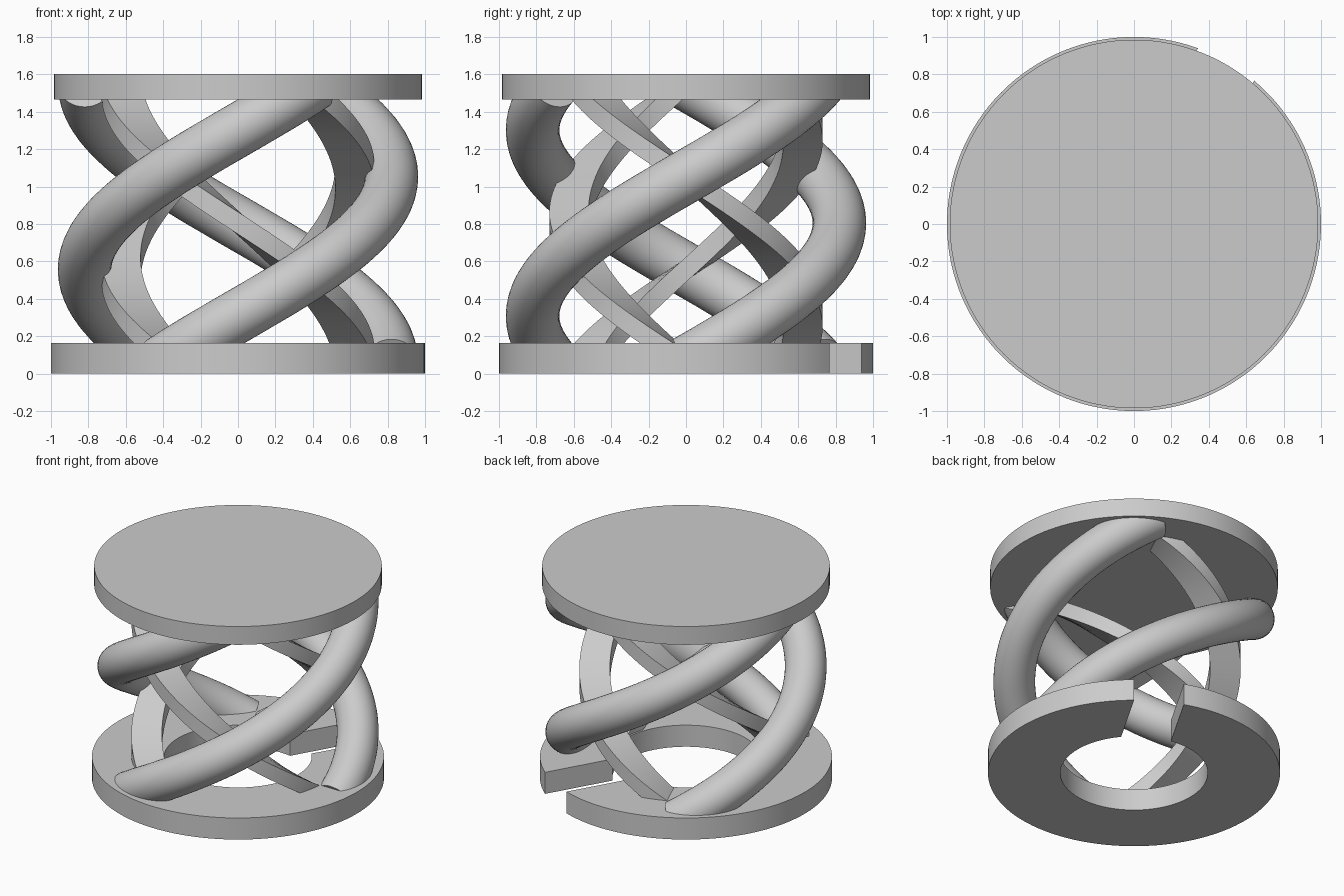
import bpy
import bmesh
from math import sin, cos, asin, pi, radians
from mathutils import Vector

cube = bpy.data.objects.get("Cube")
if cube:
    bpy.data.objects.remove(cube)

grey = bpy.data.materials.new("plain grey")
grey.use_nodes = True
colour = (0.6, 0.6, 0.6, 1)
grey.diffuse_color = colour
grey.node_tree.nodes["Principled BSDF"].inputs["Base Color"].default_value = colour

PLATE_TOP, DISC_BOTTOM, HEIGHT = 0.163, 1.465, 1.603
PATH_LOW, PATH_HIGH = 0.06, 1.55


def finish(bm, name):
    bmesh.ops.recalc_face_normals(bm, faces=bm.faces)
    mesh = bpy.data.meshes.new(name)
    bm.to_mesh(mesh)
    bm.free()
    mesh.materials.append(grey)
    obj = bpy.data.objects.new(name, mesh)
    bpy.context.collection.objects.link(obj)
    bpy.ops.object.select_all(action="DESELECT")
    obj.select_set(True)
    bpy.context.view_layer.objects.active = obj
    bpy.ops.object.shade_smooth_by_angle(angle=radians(30))
    return obj


def helix_sweep(name, profile, radius, middle_angle, turn, steps=72):
    """Sweep a (radial, binormal) profile along half a turn of a helix."""
    bm = bmesh.new()
    rings = []
    for i in range(steps + 1):
        t = i / steps
        a = middle_angle + turn * (t - 0.5)
        z = PATH_LOW + (PATH_HIGH - PATH_LOW) * t
        out = Vector((cos(a), sin(a), 0))
        along = Vector((-sin(a) * radius * turn, cos(a) * radius * turn,
                        PATH_HIGH - PATH_LOW)).normalized()
        side = along.cross(out)
        centre = out * radius + Vector((0, 0, z))
        rings.append([bm.verts.new(centre + out * u + side * v) for u, v in profile])
    n = len(profile)
    for lower, upper in zip(rings, rings[1:]):
        for j in range(n):
            k = (j + 1) % n
            bm.faces.new((lower[j], lower[k], upper[k], upper[j]))
    bm.faces.new(rings[0])
    bm.faces.new(rings[-1])
    # Trim the ends inside the two plates
    for z, direction in ((0.03, -1), (1.57, 1)):
        cut = bmesh.ops.bisect_plane(
            bm, geom=bm.verts[:] + bm.edges[:] + bm.faces[:],
            plane_co=(0, 0, z), plane_no=(0, 0, direction), clear_outer=True)
        edges = [e for e in cut["geom_cut"] if isinstance(e, bmesh.types.BMEdge)]
        if edges:
            bmesh.ops.holes_fill(bm, edges=edges, sides=0)
    return finish(bm, name)


# Top disc
bm = bmesh.new()
bmesh.ops.create_cone(bm, cap_ends=True, segments=128, radius1=0.985,
                      radius2=0.985, depth=HEIGHT - DISC_BOTTOM)
bmesh.ops.translate(bm, verts=bm.verts, vec=(0, 0, (HEIGHT + DISC_BOTTOM) / 2))
finish(bm, "top_disc")

# Base ring with a straight-sided slot
bm = bmesh.new()
slot_angle, slot_half, steps = radians(60), 0.173, 120
rows = []
for i in range(steps + 1):
    pair = []
    for r in (1.0, 0.505):
        gap = asin(slot_half / r)
        a = slot_angle + gap + (2 * pi - 2 * gap) * i / steps
        pair.append(bm.verts.new((r * cos(a), r * sin(a), 0)))
    rows.append(pair)
for p, q in zip(rows, rows[1:]):
    bm.faces.new((p[0], q[0], q[1], p[1]))
raised = bmesh.ops.extrude_face_region(bm, geom=bm.faces[:])["geom"]
bmesh.ops.translate(bm, vec=(0, 0, PLATE_TOP),
                    verts=[v for v in raised if isinstance(v, bmesh.types.BMVert)])
finish(bm, "base_ring")

# Three outer round tubes and three inner bars twisting the other way
circle = [(0.143 * cos(2 * pi * j / 40), 0.143 * sin(2 * pi * j / 40)) for j in range(40)]
bar = [(u * 0.105, v * 0.05) for u, v in ((1, 1), (-1, 1), (-1, -1), (1, -1))]
for i in range(3):
    third = 2 * pi * i / 3
    helix_sweep(f"outer_tube_{i + 1}", circle, 0.82, pi / 2 + third, pi)
    helix_sweep(f"inner_bar_{i + 1}", bar, 0.625, pi / 6 + third, -pi)
